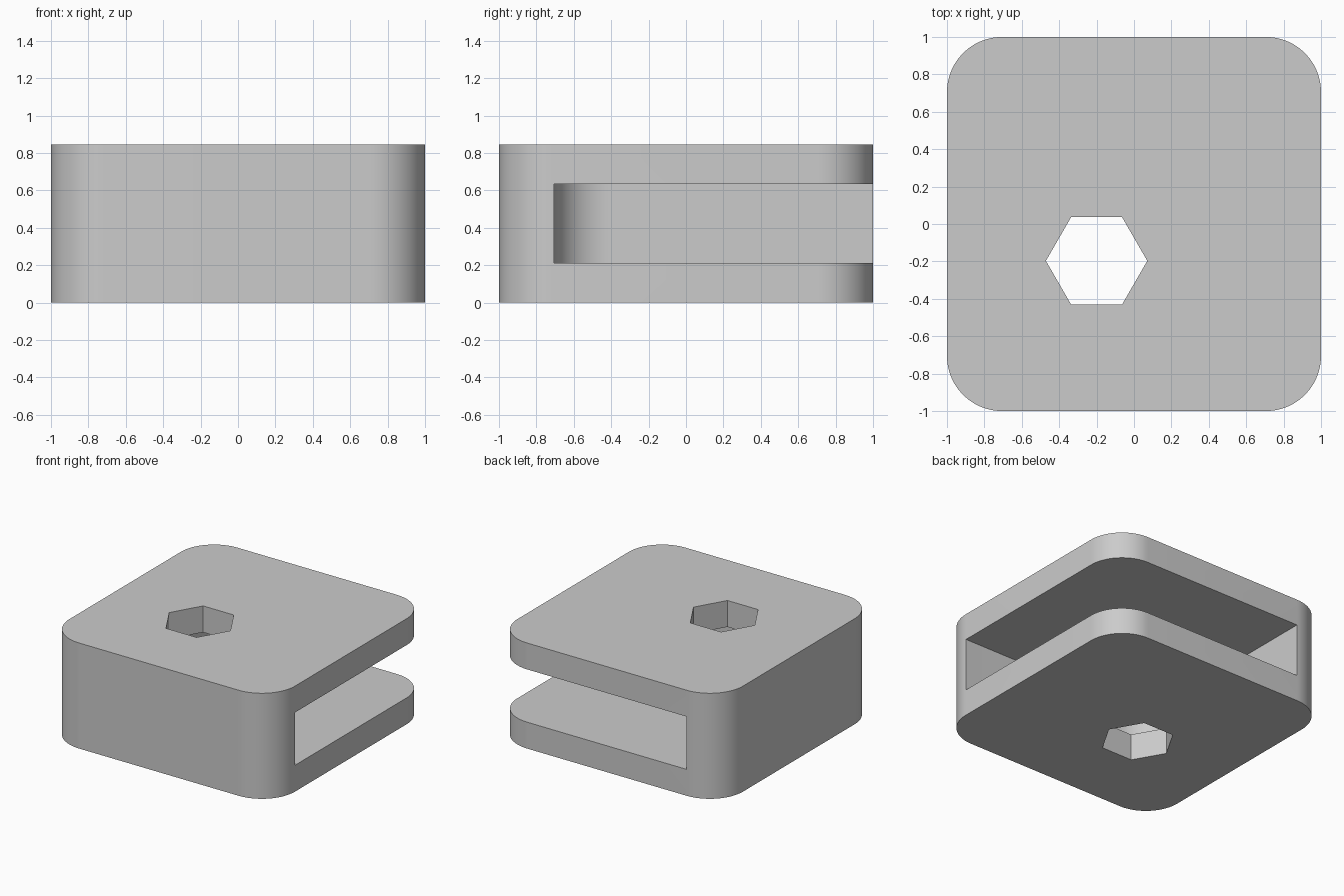
import bpy
import bmesh
import math

if "Cube" in bpy.data.objects:
    bpy.data.objects.remove(bpy.data.objects["Cube"], do_unlink=True)

HEIGHT = 0.845
WALL = 0.295            # side wall thickness
RADIUS = 0.295          # outer and inner corner radius
PLATE = HEIGHT / 4      # top and bottom plate thickness

grey = bpy.data.materials.new("plain grey")
grey.use_nodes = True
colour = (0.6, 0.6, 0.6, 1)
grey.diffuse_color = colour
grey.node_tree.nodes["Principled BSDF"].inputs["Base Color"].default_value = colour


def arc(cx, cy, radius, start, sweep, steps):
    """Points along an arc, angles in degrees."""
    return [(cx + radius * math.cos(math.radians(start + sweep * i / steps)),
             cy + radius * math.sin(math.radians(start + sweep * i / steps)))
            for i in range(steps + 1)]


def prism(name, outline, bottom, top):
    """Extrude a closed outline straight up."""
    bm = bmesh.new()
    face = bm.faces.new([bm.verts.new((x, y, bottom)) for x, y in outline])
    result = bmesh.ops.extrude_face_region(bm, geom=[face])
    moved = [g for g in result["geom"] if isinstance(g, bmesh.types.BMVert)]
    bmesh.ops.translate(bm, verts=moved, vec=(0, 0, top - bottom))
    bmesh.ops.recalc_face_normals(bm, faces=bm.faces)
    mesh = bpy.data.meshes.new(name)
    bm.to_mesh(mesh)
    bm.free()
    mesh.materials.append(grey)
    obj = bpy.data.objects.new(name, mesh)
    bpy.context.collection.objects.link(obj)
    return obj


# Rounded square block
inset = 1 - RADIUS
outline = []
for i, (sx, sy) in enumerate([(1, 1), (-1, 1), (-1, -1), (1, -1)]):
    outline += arc(sx * inset, sy * inset, RADIUS, i * 90, 90, 24)
block = prism("slotted_block", outline, 0, HEIGHT)

# Slot open to the left and back, with a rounded inner corner
edge = WALL - 1
far = 1.5
slot_outline = [(far, edge), (far, far), (edge, far)]
slot_outline += arc(edge + RADIUS, edge + RADIUS, RADIUS, 180, 90, 24)
slot = prism("slot_cutter", slot_outline, PLATE, HEIGHT - PLATE)

# Hexagonal hole through both plates
hole = prism("hex_hole_cutter", arc(-0.2, -0.197, 0.271, 0, 300, 5), -0.2, HEIGHT + 0.2)

bpy.ops.object.select_all(action="DESELECT")
block.select_set(True)
bpy.context.view_layer.objects.active = block
for cutter in (slot, hole):
    cutter.hide_render = True
    cut = block.modifiers.new(cutter.name, "BOOLEAN")
    cut.operation = "DIFFERENCE"
    cut.solver = "EXACT"
    cut.object = cutter
    bpy.ops.object.modifier_apply(modifier=cut.name)
    bpy.data.objects.remove(cutter, do_unlink=True)

bpy.ops.object.shade_smooth_by_angle(angle=math.radians(30))
